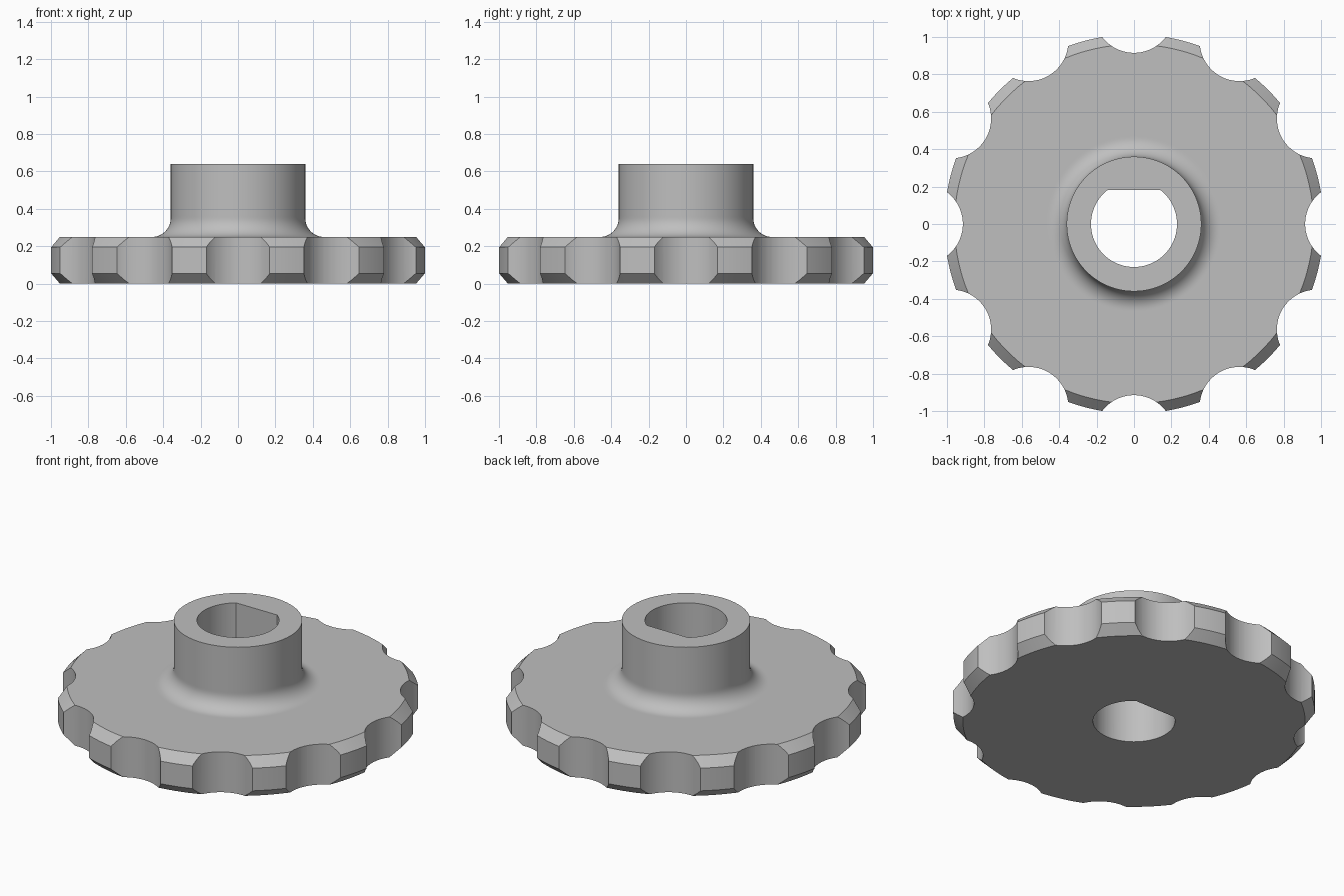
import bpy, bmesh, math
from mathutils import Matrix, Vector

cube = bpy.data.objects.get("Cube")
if cube:
    bpy.data.objects.remove(cube, do_unlink=True)

RIM, FACE, CHAMFER, PLATE = 1.014, 0.96, 0.055, 0.25
HUB, TOP, FILLET = 0.36, 0.64, 0.10
BORE, FLAT = 0.23, 0.182
NOTCHES, NOTCH_R, NOTCH_DIST = 12, 0.2125, 1.1275

metal = bpy.data.materials.new("grey metal")
metal.use_nodes = True
grey = (0.52, 0.52, 0.52, 1)
metal.diffuse_color = grey
metal.node_tree.nodes["Principled BSDF"].inputs["Base Color"].default_value = grey


def make_object(name, bm):
    bmesh.ops.recalc_face_normals(bm, faces=bm.faces)
    mesh = bpy.data.meshes.new(name)
    bm.to_mesh(mesh)
    bm.free()
    mesh.materials.append(metal)
    ob = bpy.data.objects.new(name, mesh)
    bpy.context.collection.objects.link(ob)
    return ob


def prism(bm, outline, z0, z1):
    face = bm.faces.new([bm.verts.new((x, y, z0)) for x, y in outline])
    new = bmesh.ops.extrude_face_region(bm, geom=[face])["geom"]
    verts = [v for v in new if isinstance(v, bmesh.types.BMVert)]
    bmesh.ops.translate(bm, verts=verts, vec=(0, 0, z1 - z0))
    bm.faces.new([bm.verts.new((x, y, z0)) for x, y in outline]) if not face.is_valid else None


# Knob body: revolved chamfered plate, concave fillet and hub
profile = [(0, 0), (FACE, 0), (RIM, CHAMFER), (RIM, PLATE - CHAMFER),
           (FACE, PLATE), (HUB + FILLET + 0.01, PLATE)]
for i in range(13):
    a = math.pi / 2 * i / 12
    profile.append((HUB + FILLET * (1 - math.sin(a)),
                    PLATE + FILLET * (1 - math.cos(a))))
profile += [(HUB, PLATE + FILLET + 0.01), (HUB, TOP), (0, TOP)]

bm = bmesh.new()
points = [bm.verts.new((r, 0, z)) for r, z in profile]
edges = [bm.edges.new(pair) for pair in zip(points, points[1:])]
bmesh.ops.spin(bm, geom=points + edges, cent=(0, 0, 0), axis=(0, 0, 1),
               angle=2 * math.pi, steps=144, use_merge=True)
bmesh.ops.remove_doubles(bm, verts=bm.verts, dist=1e-5)
knob = make_object("knob_body", bm)

# Cutter: finger notches round the rim
bm = bmesh.new()
for i in range(NOTCHES):
    a = 2 * math.pi * i / NOTCHES
    place = Matrix.Rotation(a, 4, "Z") @ Matrix.Translation((NOTCH_DIST, 0, PLATE / 2))
    bmesh.ops.create_cone(bm, cap_ends=True, segments=72, radius1=NOTCH_R,
                          radius2=NOTCH_R, depth=1, matrix=place)
notches = make_object("notch_cutter", bm)

# Cutter: D-shaped shaft bore with the flat at the back
start = math.asin(FLAT / BORE)
sweep = math.pi + 2 * start
outline = [(BORE * math.cos(start - sweep * i / 80),
            BORE * math.sin(start - sweep * i / 80)) for i in range(81)]
bm = bmesh.new()
prism(bm, outline, -0.2, TOP + 0.2)
# Close the open end left by the extrusion
bmesh.ops.holes_fill(bm, edges=[e for e in bm.edges if e.is_boundary], sides=0)
bore = make_object("bore_cutter", bm)

# Cut the body, then remove the helpers
for cutter in (notches, bore):
    mod = knob.modifiers.new(cutter.name, "BOOLEAN")
    mod.operation = "DIFFERENCE"
    mod.solver = "EXACT"
    mod.object = cutter
bpy.context.view_layer.update()
cut = bpy.data.meshes.new_from_object(
    knob.evaluated_get(bpy.context.evaluated_depsgraph_get()))
knob.modifiers.clear()
knob.data = cut
for cutter in (notches, bore):
    bpy.data.objects.remove(cutter, do_unlink=True)

for ob in bpy.context.selected_objects:
    ob.select_set(False)
knob.select_set(True)
bpy.context.view_layer.objects.active = knob
bpy.ops.object.shade_smooth_by_angle(angle=math.radians(25))
